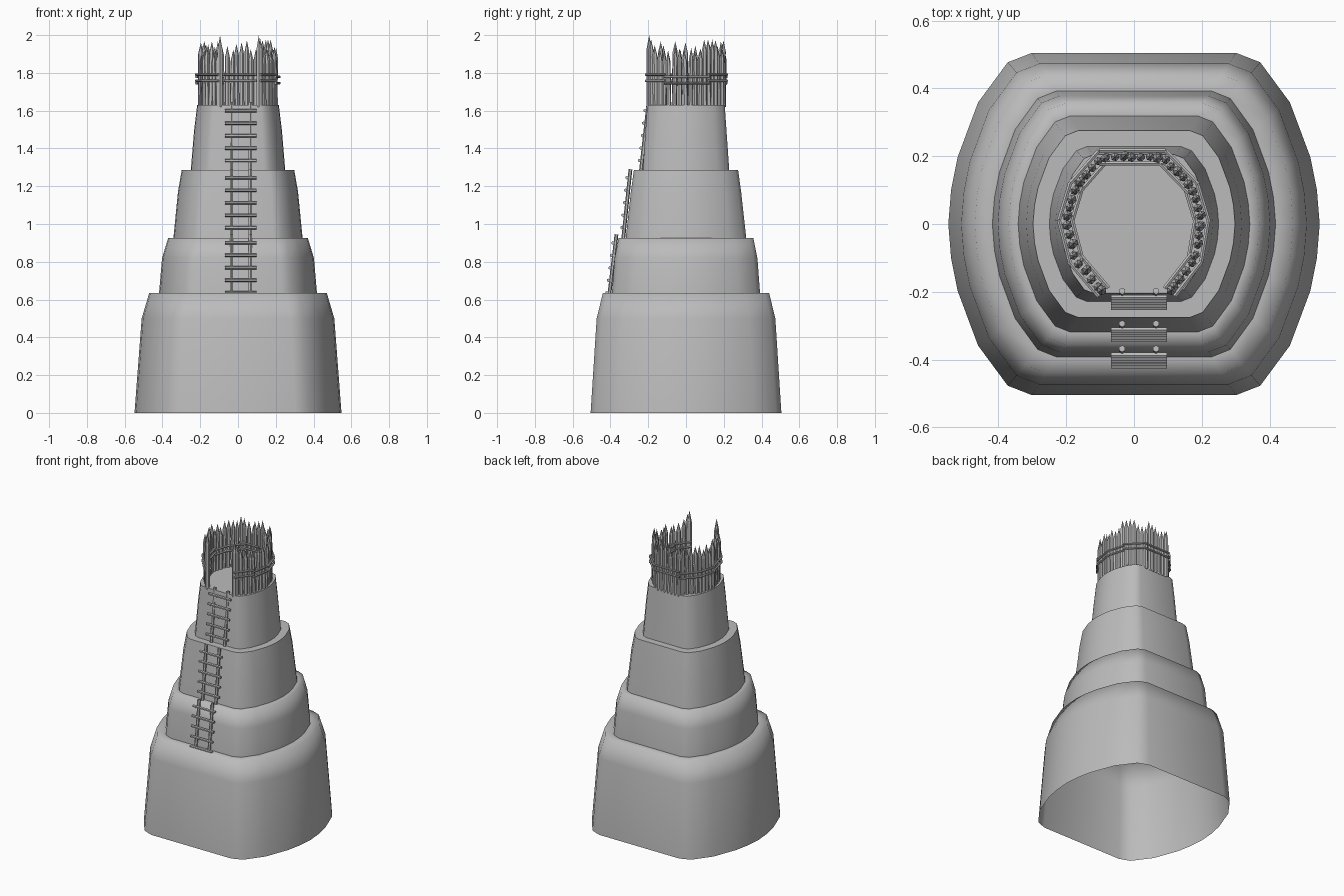
import bpy, bmesh, math, random
from mathutils import Vector

random.seed(4)
cube = bpy.data.objects.get("Cube")
if cube:
    bpy.data.objects.remove(cube, do_unlink=True)

stone = bpy.data.materials.new("plain grey")
stone.use_nodes = True
GREY = (0.5, 0.5, 0.5, 1)
stone.diffuse_color = GREY
stone.node_tree.nodes["Principled BSDF"].inputs["Base Color"].default_value = GREY


def finish(name, bm, angle):
    bmesh.ops.recalc_face_normals(bm, faces=bm.faces)
    mesh = bpy.data.meshes.new(name)
    bm.to_mesh(mesh)
    bm.free()
    mesh.materials.append(stone)
    ob = bpy.data.objects.new(name, mesh)
    bpy.context.collection.objects.link(ob)
    if angle:
        bpy.ops.object.select_all(action='DESELECT')
        ob.select_set(True)
        bpy.context.view_layer.objects.active = ob
        bpy.ops.object.shade_smooth_by_angle(angle=math.radians(angle))
    return ob


def pole(bm, a, b, radius, sides=6, tip=0.0):
    """Straight pole from a to b, ending in a point when tip is set."""
    a, b = Vector(a), Vector(b)
    axis = (b - a).normalized()
    turn = axis.to_track_quat('Z', 'Y')
    circle = [turn @ Vector((radius * math.cos(t), radius * math.sin(t), 0))
              for t in (math.tau * (i + 0.5) / sides for i in range(sides))]
    low = [bm.verts.new(a + c) for c in circle]
    high = [bm.verts.new(b - axis * tip + c) for c in circle]
    bm.faces.new(low)
    for i in range(sides):
        j = (i + 1) % sides
        bm.faces.new((low[i], low[j], high[j], high[i]))
    if tip:
        point = bm.verts.new(b)
        for i in range(sides):
            bm.faces.new((high[i], high[(i + 1) % sides], point))
    else:
        bm.faces.new(high)


# Stepped tower: one rounded outline lofted through (half width, half depth, height)
quarter = [(1, 0), (0.985, 0.2), (0.95, 0.39), (0.84, 0.71), (0.68, 0.945), (0.55, 1)]
half = quarter + [(-x, y) for x, y in reversed(quarter)]
outline = half + [(-x, -y) for x, y in half[1:-1]]
levels = [(0.548, 0.505, 0), (0.51, 0.473, 0.5), (0.47, 0.44, 0.635),
          (0.418, 0.392, 0.635), (0.402, 0.378, 0.82), (0.37, 0.357, 0.925),
          (0.342, 0.319, 0.925), (0.318, 0.292, 1.17), (0.298, 0.276, 1.285),
          (0.25, 0.229, 1.285), (0.232, 0.214, 1.5), (0.216, 0.205, 1.63)]
bm = bmesh.new()
rings = [[bm.verts.new((x * w, y * d, z)) for x, y in outline] for w, d, z in levels]
for low, high in zip(rings, rings[1:]):
    for i in range(len(outline)):
        j = (i + 1) % len(outline)
        bm.faces.new((low[i], low[j], high[j], high[i]))
bm.faces.new(rings[-1])
finish("stepped_tower", bm, 76)

# Palisade: pointed stakes along a path that is open at the front
path = [Vector(p) for p in [(-0.095, -0.195), (-0.172, -0.105), (-0.202, 0.01), (-0.172, 0.11),
                            (-0.095, 0.198), (0.085, 0.198), (0.17, 0.11), (0.2, 0.01),
                            (0.18, -0.105), (0.11, -0.195)]]
bm = bmesh.new()
for a, b in zip(path, path[1:]):
    count = round((b - a).length / 0.027)
    for i in range(count):
        p = a.lerp(b, (i + 0.5) / count)
        lean = random.uniform(-0.006, 0.006)
        pole(bm, (p.x, p.y, 1.62), (p.x + lean, p.y + lean, random.uniform(1.91, 1.98)),
             random.uniform(0.012, 0.015), 6, 0.06)
for p in (path[0], path[-1]):
    pole(bm, (p.x, p.y, 1.62), (p.x, p.y, 2.0), 0.015, 6, 0.08)
finish("palisade_stakes", bm, 0)

# Binding rails: two rows, inside and outside the stakes
corners = [path[i] for i in (0, 2, 4, 5, 7, 9)]
bm = bmesh.new()
for k, (a, b) in enumerate(zip(path, path[1:])):
    along = (b - a).normalized()
    out = Vector((-along.y, along.x))
    for side in (-0.019, 0.019):
        for z in (1.752, 1.785):
            s, e = a + out * side - along * 0.008, b + out * side + along * 0.008
            z += 0.006 * (-1) ** (k // 2)
            pole(bm, (s.x, s.y, z), (e.x, e.y, z), 0.007, 6)
finish("palisade_rails", bm, 0)

# Ladders: (foot y, foot z, head y, head z)
ladders = {"lower": (-0.405, 0.635, -0.368, 0.945),
           "middle": (-0.332, 0.925, -0.294, 1.29),
           "upper": (-0.238, 1.285, -0.198, 1.645)}
for name, (y0, z0, y1, z1) in ladders.items():
    bm = bmesh.new()
    for x in (-0.035, 0.065):
        pole(bm, (x, y0, z0), (x, y1, z1), 0.01, 6)
    for i in range(5):
        t = (z1 - z0 - 0.045 - 0.066 * i) / (z1 - z0)
        y, z = y0 + (y1 - y0) * t - 0.014, z0 + (z1 - z0) * t
        pole(bm, (-0.068, y, z), (0.098, y, z), 0.009, 6)
    finish(name + "_ladder", bm, 0)
